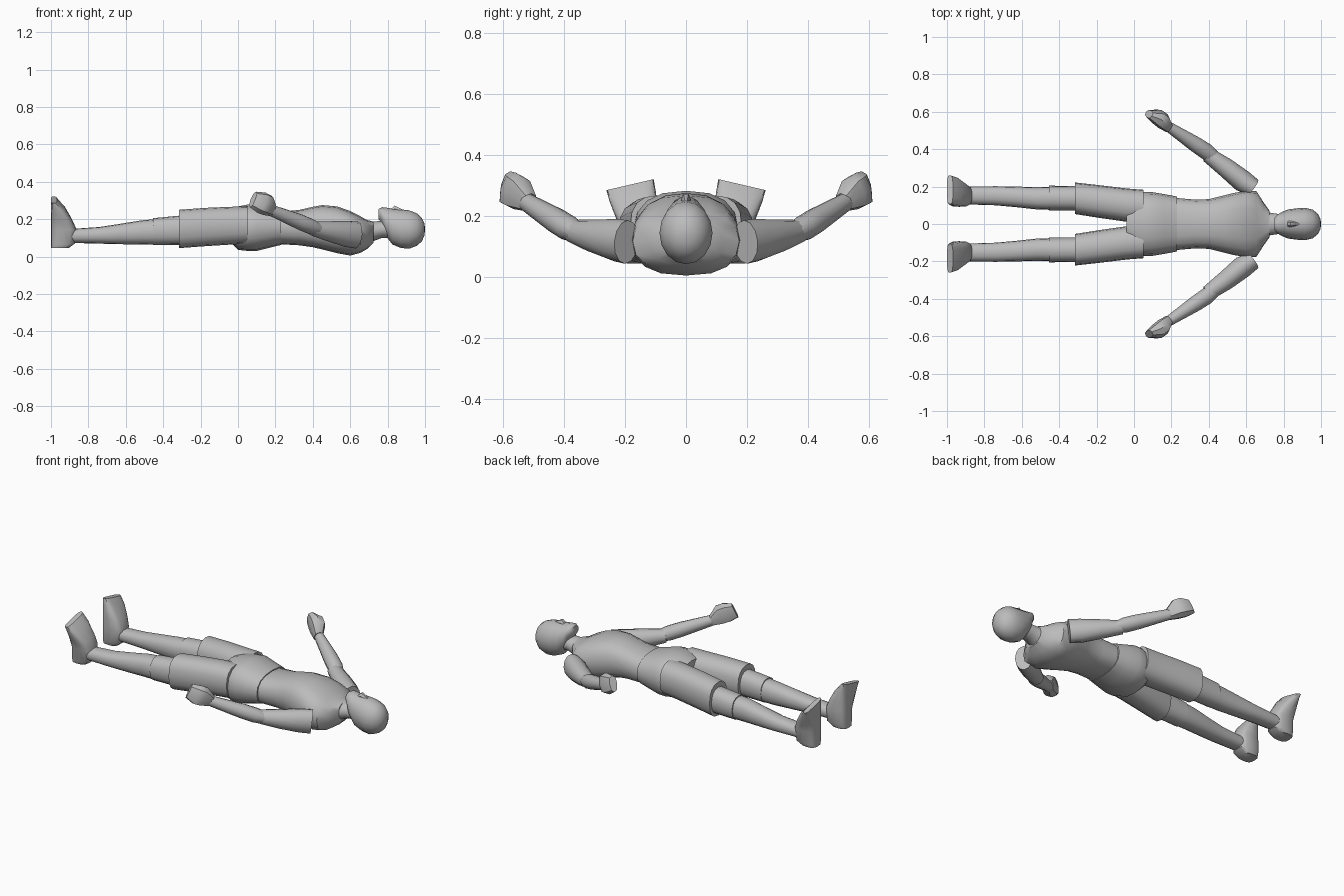
import bpy, bmesh, math
from mathutils import Vector

skin = bpy.data.materials.new("plain grey")
skin.diffuse_color = (0.5, 0.5, 0.5, 1)


def loft(name, rings, n=16, p=2.0, angle=40):
    """Skin closed rings; each ring is (centre, axis_u, axis_v)."""
    bm = bmesh.new()
    loops = []
    for c, u, v in rings:
        loop = []
        for i in range(n):
            a = 2 * math.pi * i / n
            cu, sv = math.cos(a), math.sin(a)
            cu = math.copysign(abs(cu) ** (2 / p), cu)
            sv = math.copysign(abs(sv) ** (2 / p), sv)
            loop.append(bm.verts.new(Vector(c) + Vector(u) * cu + Vector(v) * sv))
        loops.append(loop)
    for a, b in zip(loops, loops[1:]):
        for i in range(n):
            j = (i + 1) % n
            bm.faces.new((a[i], a[j], b[j], b[i]))
    bm.faces.new(loops[0])
    bm.faces.new(loops[-1])
    bmesh.ops.recalc_face_normals(bm, faces=bm.faces)
    me = bpy.data.meshes.new(name)
    bm.to_mesh(me)
    bm.free()
    me.materials.append(skin)
    ob = bpy.data.objects.new(name, me)
    bpy.context.collection.objects.link(ob)
    bpy.ops.object.select_all(action='DESELECT')
    ob.select_set(True)
    bpy.context.view_layer.objects.active = ob
    bpy.ops.object.shade_smooth_by_angle(angle=math.radians(angle))
    return ob


def along_x(rows):
    """Rows of (x, y_min, y_max, z_min, z_max) to rings across the x axis."""
    return [((x, (a + b) / 2, (c + d) / 2), (0, (b - a) / 2, 0), (0, 0, (d - c) / 2))
            for x, a, b, c, d in rows]


def body(rows):
    return along_x([(x, -w, w, c, d) for x, w, c, d in rows])


def limb(points):
    """Rows of (centre, half_width, half_height) to rings across the limb."""
    d = (Vector(points[-1][0]) - Vector(points[0][0])).normalized()
    u = d.cross(Vector((0, 0, 1))).normalized()
    v = u.cross(d)
    return [(c, u * w, v * h) for c, w, h in points]


# torso, hips, neck
loft("torso", body([(0.17, 0.137, 0.065, 0.238), (0.24, 0.138, 0.065, 0.24),
                    (0.33, 0.13, 0.06, 0.25), (0.40, 0.133, 0.05, 0.266),
                    (0.45, 0.145, 0.038, 0.275), (0.53, 0.165, 0.018, 0.268),
                    (0.60, 0.178, 0.005, 0.243), (0.655, 0.175, 0.02, 0.215),
                    (0.69, 0.12, 0.04, 0.195), (0.725, 0.07, 0.075, 0.187)]), p=2.5)
loft("hips", body([(-0.04, 0.095, 0.075, 0.255), (0.0, 0.15, 0.036, 0.268),
                   (0.05, 0.172, 0.03, 0.278), (0.10, 0.17, 0.03, 0.283),
                   (0.16, 0.16, 0.045, 0.265), (0.23, 0.147, 0.062, 0.246)]), p=2.4)
loft("neck", body([(0.67, 0.075, 0.06, 0.19), (0.73, 0.06, 0.085, 0.188),
                   (0.77, 0.054, 0.10, 0.19), (0.84, 0.05, 0.10, 0.19)]))

# head and nose
loft("head", body([(0.752, 0.035, 0.20, 0.255), (0.77, 0.052, 0.175, 0.264),
                   (0.79, 0.064, 0.11, 0.262), (0.825, 0.078, 0.065, 0.256),
                   (0.87, 0.084, 0.046, 0.252), (0.915, 0.087, 0.042, 0.247),
                   (0.955, 0.077, 0.057, 0.232), (0.982, 0.055, 0.08, 0.208),
                   (0.996, 0.03, 0.11, 0.178), (1.0, 0.008, 0.14, 0.155)]), angle=60)
loft("nose", body([(0.82, 0.018, 0.235, 0.258), (0.838, 0.016, 0.235, 0.275),
                   (0.885, 0.007, 0.235, 0.25)]), n=6)

for side, s in (("left", 1), ("right", -1)):
    def flip(rings):
        return [tuple(Vector((q[0], q[1] * s, q[2])) for q in ring) for ring in rings]

    # leg
    loft(side + "_thigh", flip(along_x([
        (0.05, 0.005, 0.183, 0.07, 0.268), (-0.04, 0.012, 0.19, 0.064, 0.266),
        (-0.18, 0.032, 0.207, 0.055, 0.26), (-0.315, 0.053, 0.222, 0.045, 0.25)])), p=2.4)
    loft(side + "_knee", flip(along_x([
        (-0.25, 0.07, 0.205, 0.063, 0.225), (-0.32, 0.072, 0.203, 0.063, 0.218),
        (-0.455, 0.073, 0.205, 0.062, 0.205)])), p=2.3)
    loft(side + "_shin", flip(along_x([
        (-0.42, 0.075, 0.2, 0.064, 0.202), (-0.52, 0.078, 0.197, 0.064, 0.193),
        (-0.63, 0.09, 0.2, 0.066, 0.175), (-0.74, 0.1, 0.202, 0.069, 0.158),
        (-0.90, 0.105, 0.2, 0.073, 0.147)])), p=2.3)

    # foot, stacked from heel to toes
    foot = [(0.045, -0.905, 0.105, 0.195), (0.07, -0.872, 0.092, 0.205),
            (0.15, -0.865, 0.092, 0.21), (0.20, -0.888, 0.093, 0.228),
            (0.26, -0.925, 0.098, 0.25), (0.303, -0.968, 0.106, 0.261)]
    rings = []
    for i, (z, x, a, b) in enumerate(foot):
        tilt = -0.018 * i / 5
        rings.append((((x - 1) / 2, (a + b) / 2, z), ((x + 1) / 2, 0, 0),
                      (0, (b - a) / 2, tilt)))
    loft(side + "_foot", flip(rings), p=3.2)

    # arm
    loft(side + "_upper_arm", flip(limb([
        ((0.635, 0.195, 0.115), 0.05, 0.072), ((0.58, 0.23, 0.121), 0.059, 0.07),
        ((0.49, 0.302, 0.134), 0.052, 0.055), ((0.395, 0.37, 0.15), 0.041, 0.038)])), n=12)
    loft(side + "_forearm", flip(limb([
        ((0.435, 0.35, 0.143), 0.035, 0.03), ((0.39, 0.385, 0.16), 0.044, 0.042),
        ((0.33, 0.425, 0.185), 0.042, 0.042), ((0.17, 0.53, 0.25), 0.026, 0.03)])), n=12)

    # hand
    loft(side + "_hand", flip(limb([
        ((0.185, 0.515, 0.245), 0.027, 0.032), ((0.155, 0.55, 0.275), 0.044, 0.058),
        ((0.125, 0.573, 0.288), 0.043, 0.06), ((0.08, 0.588, 0.305), 0.022, 0.046)])),
        n=8, p=2.6)
